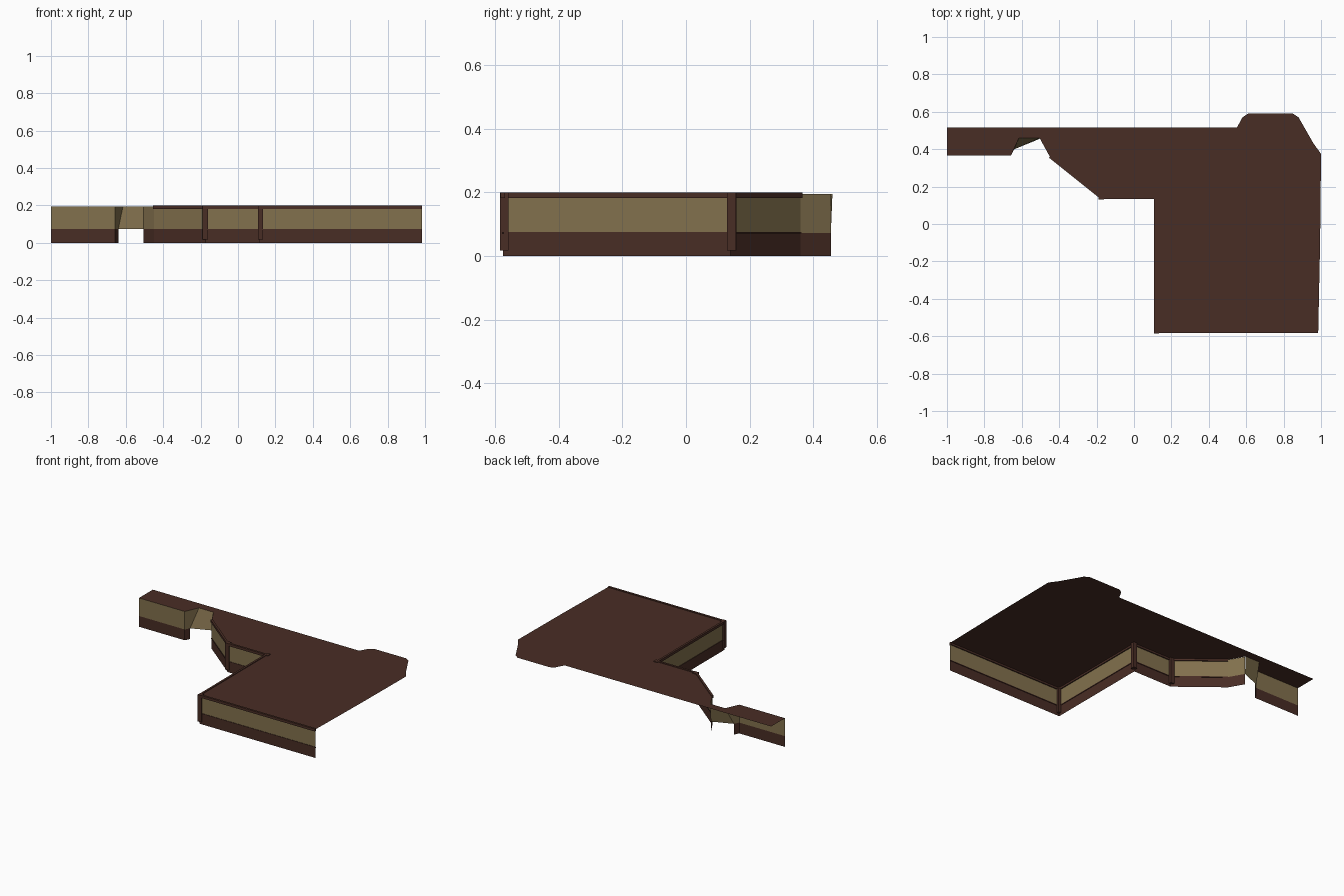
import bpy
from mathutils import Vector

if "Cube" in bpy.data.objects:
    bpy.data.objects.remove(bpy.data.objects["Cube"])


def material(name, rgb):
    m = bpy.data.materials.new(name)
    m.diffuse_color = (*rgb, 1)
    m.use_nodes = True
    m.node_tree.nodes["Principled BSDF"].inputs["Base Color"].default_value = m.diffuse_color
    return m


BROWN = material("dark brown", (0.066, 0.026, 0.018))
BEIGE = material("dull beige", (0.225, 0.165, 0.075))
BASE, ROOF, TOP = 0.073, 0.195, 0.199


def mesh_object(name, verts, faces, mat):
    me = bpy.data.meshes.new(name)
    me.from_pydata(verts, [], faces)
    me.materials.append(mat)
    ob = bpy.data.objects.new(name, me)
    bpy.context.collection.objects.link(ob)
    return ob


def sheet(name, path, z0, z1, mat):
    """Thin upright wall along a plan path."""
    n = len(path)
    verts = [(x, y, z) for z in (z0, z1) for x, y in path]
    return mesh_object(name, verts, [(i, i + 1, n + i + 1, n + i) for i in range(n - 1)], mat)


def beam(name, a, b, width, z0, z1, mat):
    """Box running from plan point a to plan point b."""
    a, b = Vector(a), Vector(b)
    d = (b - a).normalized() * width / 2
    s = Vector((-d.y, d.x))
    ring = [a - s, b - s, b + s, a + s]
    verts = [(p.x, p.y, z) for z in (z0, z1) for p in ring]
    sides = [(i, (i + 1) % 4, (i + 1) % 4 + 4, i + 4) for i in range(4)]
    return mesh_object(name, verts, sides + [(3, 2, 1, 0), (4, 5, 6, 7)], mat)


# Plan of the front walls, from the right end to the doorway, and left of it
main_path = [(0.985, -0.575), (0.115, -0.575), (0.115, 0.14), (-0.175, 0.14),
             (-0.45, 0.36), (-0.505, 0.455)]
left_path = [(-0.657, 0.367), (-1, 0.367)]

# Flat ceiling sheet
door_edge = [(-0.505, 0.46), (-0.615, 0.46)]
back_edge = [(-1, 0.515), (0.55, 0.515), (0.58, 0.57), (0.61, 0.59), (0.85, 0.59),
             (0.88, 0.57), (0.96, 0.43), (1, 0.375), (0.995, -0.1)]
outline = main_path[:-1] + door_edge + left_path + back_edge
mesh_object("ceiling", [(x, y, ROOF) for x, y in outline],
            [tuple(range(len(outline)))], BROWN)

# Wall sheets: dark wainscot below, plaster above
jamb = (-0.64, 0.40)
sheet("main_wainscot", main_path, 0, BASE, BROWN)
sheet("main_plaster", main_path, BASE, ROOF, BEIGE)
sheet("left_wainscot", [jamb] + left_path, 0, BASE, BROWN)
sheet("left_plaster", left_path, BASE, ROOF, BEIGE)

# Sloping panel above the doorway and its side
mesh_object("door_lintel",
            [(*left_path[0], BASE), (*jamb, BASE), (-0.615, 0.46, ROOF),
             (*left_path[0], ROOF), (-0.505, 0.455, BASE), (-0.505, 0.46, ROOF)],
            [(0, 1, 2, 3), (1, 4, 5, 2)], BEIGE)

# Top trim and thin rail along the main walls
for i, (a, b) in enumerate(zip(main_path[:4], main_path[1:5])):
    beam(f"top_trim_{i}", a, b, 0.014, 0.182, TOP, BROWN)
    beam(f"rail_{i}", a, b, 0.006, BASE - 0.004, BASE + 0.002, BROWN)

# Corner posts
for i, (x, y) in enumerate([(0.12, -0.571), (0.12, 0.143), (-0.175, 0.145)]):
    beam(f"corner_post_{i}", (x - 0.014, y), (x + 0.014, y), 0.028, 0.018, TOP, BROWN)
